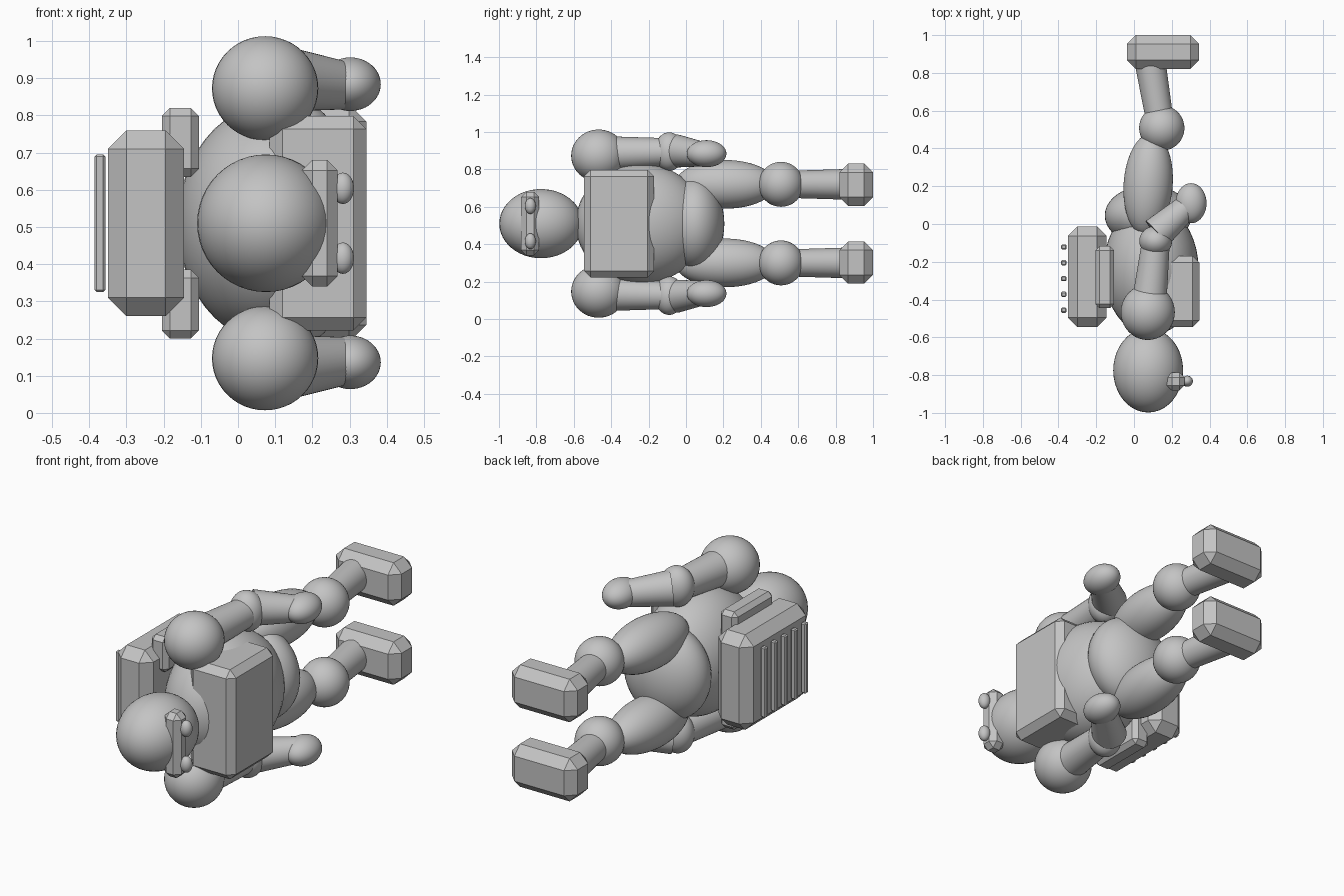
import bpy, bmesh, math
from mathutils import Vector, Matrix

old = bpy.data.objects.get("Cube")
if old:
    bpy.data.objects.remove(old, do_unlink=True)

MID = 0.51  # height of the plane the body is mirrored about

grey = bpy.data.materials.new("plain_grey")
grey.use_nodes = True
grey.diffuse_color = (0.55, 0.55, 0.55, 1)
grey.node_tree.nodes["Principled BSDF"].inputs["Base Color"].default_value = grey.diffuse_color


def finish(name, bm, smooth):
    bmesh.ops.recalc_face_normals(bm, faces=bm.faces)
    mesh = bpy.data.meshes.new(name)
    bm.to_mesh(mesh)
    bm.free()
    mesh.materials.append(grey)
    obj = bpy.data.objects.new(name, mesh)
    bpy.context.collection.objects.link(obj)
    if smooth:
        bpy.ops.object.select_all(action='DESELECT')
        obj.select_set(True)
        bpy.context.view_layer.objects.active = obj
        bpy.ops.object.shade_smooth_by_angle(angle=math.radians(40))
    return obj


def ball(name, centre, radii, turn=0):
    """Ellipsoid, optionally turned about z."""
    bm = bmesh.new()
    bmesh.ops.create_uvsphere(bm, u_segments=40, v_segments=24, radius=1)
    place = (Matrix.Translation(centre) @ Matrix.Rotation(math.radians(turn), 4, 'Z')
             @ Matrix.Diagonal((*radii, 1)))
    bmesh.ops.transform(bm, matrix=place, verts=bm.verts)
    return finish(name, bm, True)


def limb(name, start, end, r1, r2):
    """Tapered cylinder between two points."""
    a, b = Vector(start), Vector(end)
    bm = bmesh.new()
    bmesh.ops.create_cone(bm, cap_ends=True, segments=40, radius1=r1, radius2=r2,
                          depth=(b - a).length)
    turn = (b - a).to_track_quat('Z', 'Y').to_matrix().to_4x4()
    bmesh.ops.transform(bm, matrix=Matrix.Translation((a + b) / 2) @ turn, verts=bm.verts)
    return finish(name, bm, True)


def block(name, low, high, chamfer):
    """Box between two corners with chamfered edges."""
    lo, hi = Vector(low), Vector(high)
    bm = bmesh.new()
    bmesh.ops.create_cube(bm, size=1)
    bmesh.ops.transform(bm, matrix=Matrix.Translation((lo + hi) / 2)
                        @ Matrix.Diagonal((*(hi - lo), 1)), verts=bm.verts)
    bmesh.ops.bevel(bm, geom=bm.edges[:], offset=chamfer, segments=1,
                    affect='EDGES', profile=0.5)
    return finish(name, bm, False)


# Head, body and hips
ball("head", (0.075, -0.775, MID), (0.185, 0.223, 0.185))
ball("torso", (0.09, -0.24, MID), (0.252, 0.35, 0.32))
ball("pelvis", (0.075, 0.045, MID), (0.23, 0.16, 0.245))

# Visor bar, chest plate and backpack
block("visor", (0.172, -0.882, MID - 0.17), (0.268, -0.785, MID + 0.17), 0.028)
block("chest_plate", (0.085, -0.545, MID - 0.288), (0.346, -0.17, MID + 0.288), 0.035)
block("backpack", (-0.35, -0.545, MID - 0.25), (-0.145, -0.013, MID + 0.25), 0.05)

# Row of thin fins behind the backpack
for i in range(5):
    y = -0.456 + i * 0.0835
    block(f"backpack_fin_{i + 1}", (-0.386, y - 0.014, MID - 0.185),
          (-0.357, y + 0.014, MID + 0.185), 0.006)

# Parts mirrored about the middle plane
for side, s in (("top", 1), ("bottom", -1)):
    def at(x, y, offset):
        return (x, y, MID + s * offset)

    ball(f"eye_{side}", at(0.282, -0.832, 0.094), (0.03, 0.029, 0.042))

    z1, z2 = sorted((MID + s * 0.125, MID + s * 0.31))
    block(f"side_canister_{side}", (-0.205, -0.445, z1), (-0.105, -0.117, z2), 0.022)

    # Arm
    ball(f"shoulder_{side}", at(0.073, -0.467, 0.363), (0.143, 0.147, 0.14))
    limb(f"arm_{side}", at(0.08, -0.42, 0.375), at(0.115, -0.1, 0.383), 0.092, 0.074)
    ball(f"elbow_{side}", at(0.115, -0.09, 0.385), (0.087, 0.08, 0.103))
    limb(f"forearm_{side}", at(0.12, -0.05, 0.388), at(0.29, 0.1, 0.37), 0.088, 0.064)
    ball(f"hand_{side}", at(0.302, 0.11, 0.374), (0.082, 0.106, 0.072))

    # Leg
    ball(f"thigh_{side}", at(0.075, 0.21, 0.21), (0.13, 0.27, 0.13), -4)
    ball(f"knee_{side}", at(0.147, 0.508, 0.21), (0.12, 0.12, 0.12))
    limb(f"shin_{side}", at(0.138, 0.54, 0.21), at(0.085, 0.86, 0.21), 0.072, 0.082)
    block(f"foot_{side}", at(-0.037, 0.82, 0.208 - s * 0.113),
          at(0.345, 1.0, 0.208 + s * 0.113), 0.047)
